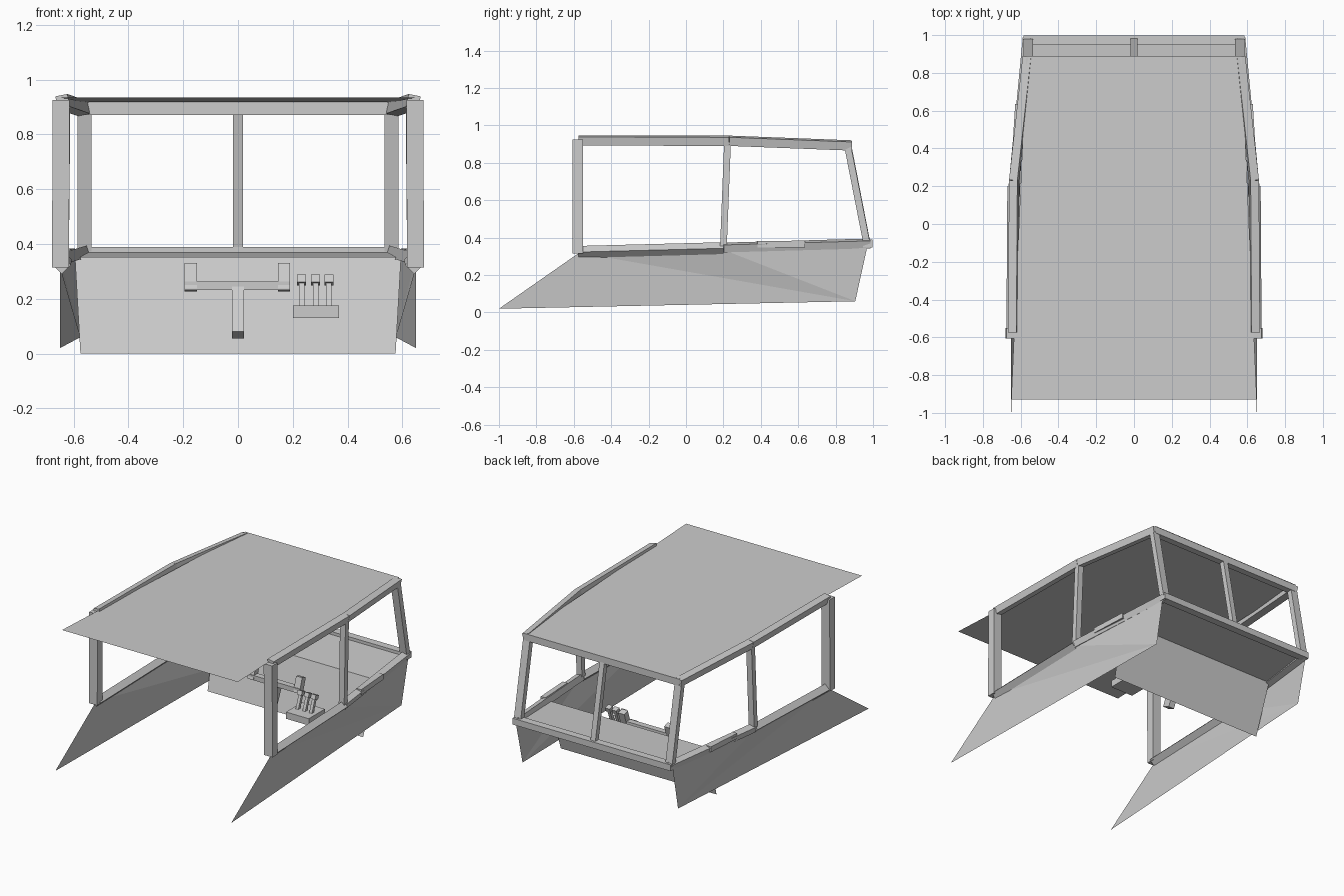
import bpy
import bmesh
import math
from mathutils import Vector, Matrix

cube = bpy.data.objects.get("Cube")
if cube:
    bpy.data.objects.remove(cube, do_unlink=True)

grey = bpy.data.materials.new("plain_grey")
grey.use_nodes = True
GREY = (0.6, 0.6, 0.6, 1)
grey.diffuse_color = GREY
grey.node_tree.nodes["Principled BSDF"].inputs["Base Color"].default_value = GREY


def finish(name, bm):
    mesh = bpy.data.meshes.new(name)
    bm.to_mesh(mesh)
    bm.free()
    mesh.materials.append(grey)
    obj = bpy.data.objects.new(name, mesh)
    bpy.context.collection.objects.link(obj)
    return obj


def beam(name, start, end, width, depth, roll=0):
    """Box bar between two points; width runs across x where possible."""
    start, end = Vector(start), Vector(end)
    along = (end - start).normalized()
    hint = Vector((0, 1, 0)) if abs(along.x) > 0.9 else Vector((1, 0, 0))
    side = (hint - along * hint.dot(along)).normalized()
    frame = Matrix((side, along.cross(side), along)).transposed().to_4x4()
    size = Matrix.Diagonal((width, depth, (end - start).length, 1))
    place = Matrix.Translation((start + end) / 2)
    bm = bmesh.new()
    bmesh.ops.create_cube(bm, size=1, matrix=place @ frame @ Matrix.Rotation(roll, 4, "Z") @ size)
    return finish(name, bm)


def sheet(name, points, faces):
    """Thin open panel."""
    bm = bmesh.new()
    verts = [bm.verts.new(p) for p in points]
    for face in faces:
        bm.faces.new([verts[i] for i in face])
    return finish(name, bm)


# Parts found on both sides
for s, tag in ((1, "left"), (-1, "right")):
    def at(x, y, z):
        return (s * x, y, z)

    # Folded lower side panel
    fan = [(0, 4, 1), (1, 4, 2), (2, 4, 3)]
    if s < 0:
        fan = [f[::-1] for f in fan]
    sheet(tag + "_side_panel",
          [at(.65, -1, .02), at(.65, -.57, .32), at(.645, .2, .335),
           at(.58, .97, .355), at(.575, .905, .06)], fan)

    # Window posts
    beam(tag + "_front_post", at(.648, -.578, .315), at(.645, -.578, .925), .062, .055)
    beam(tag + "_middle_post", at(.637, .2, .35), at(.632, .222, .91), .04, .036)
    beam(tag + "_back_post", at(.56, .966, .37), at(.56, .862, .9), .05, .036)

    # Upper and lower side rails
    beam(tag + "_roof_rail_front", at(.64, -.575, .92), at(.635, .23, .918), .045, .047, s * .2)
    beam(tag + "_roof_rail_back", at(.635, .23, .918), at(.563, .885, .893), .045, .047, s * .2)
    beam(tag + "_sill_front", at(.643, -.575, .323), at(.638, .2, .343), .046, .046, math.pi / 4)
    beam(tag + "_sill_back", at(.638, .2, .347), at(.563, .985, .369), .042, .042, s * .3)
    beam(tag + "_sill_handle", at(.628, .38, .364), at(.612, .635, .366), .034, .036)

# Rear window frame
beam("back_sill", (-.585, .972, .368), (.585, .972, .368), .05, .042)
beam("back_header", (-.57, .866, .894), (.57, .866, .894), .044, .046)
beam("back_centre_post", (0, .968, .375), (0, .868, .89), .036, .034)

# Roof sheet, rear shelf and bulkhead
sheet("roof", [(-.65, -.93, .935), (.65, -.93, .935), (.57, .89, .918), (-.57, .89, .918)],
      [(0, 1, 2, 3)])
sheet("shelf_and_bulkhead",
      [(-.575, .5, 0), (.575, .5, 0), (.595, .6, .352),
       (-.595, .6, .352), (-.58, .97, .37), (.58, .97, .37)],
      [(0, 1, 2, 3), (3, 2, 5, 4)])

# Steering column with two-handed yoke
beam("steering_column", (0, .335, .068), (0, .415, .25), .042, .06)
beam("yoke_bar", (-.195, .4, .248), (.19, .4, .248), .04, .032)
for x in (-.172, .168):
    beam("yoke_grip", (x, .395, .232), (x, .425, .325), .045, .04)

# Control box with three levers
beam("lever_box", (.285, .22, .153), (.285, .39, .153), .168, .045)
for x in (.232, .283, .332):
    beam("lever_stem", (x, .3, .17), (x, .335, .262), .02, .02)
    beam("lever_knob", (x, .33, .255), (x, .34, .282), .034, .034)
